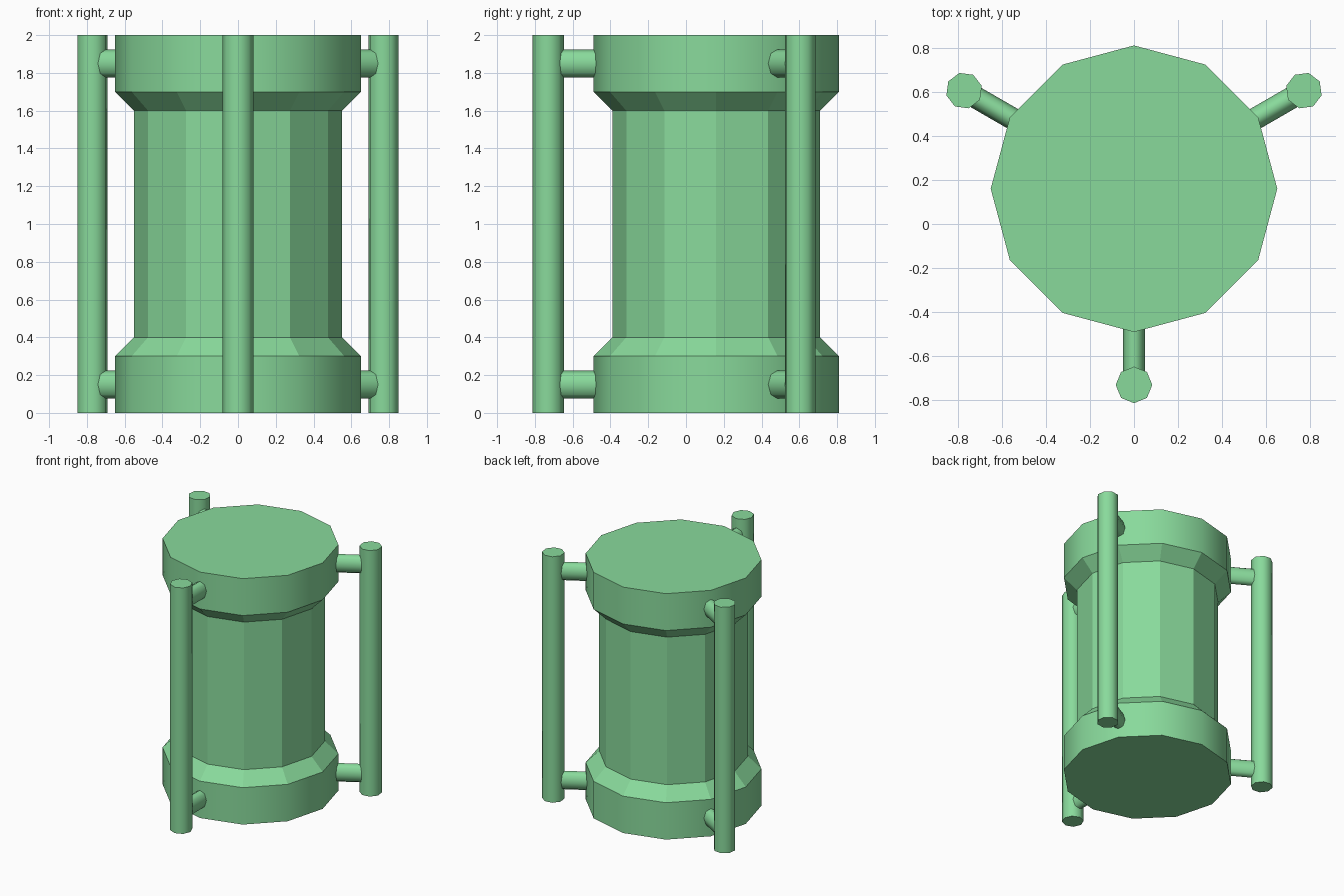
import bpy, bmesh
from math import radians, sin, cos, tau
from mathutils import Matrix

old = bpy.data.objects.get("Cube")
if old:
    bpy.data.objects.remove(old)

green = bpy.data.materials.new("soft green")
green.use_nodes = True
colour = (0.25, 0.70, 0.33, 1)
green.diffuse_color = colour
green.node_tree.nodes["Principled BSDF"].inputs["Base Color"].default_value = colour

CENTRE_Y = 0.16
CENTRE = Matrix.Translation((0, CENTRE_Y, 0))


def turned(name, rings, sides, matrix, smooth_bands=(0,)):
    """Closed solid from (radius, height) rings; chosen bands are shaded smooth."""
    bm = bmesh.new()
    loops = [[bm.verts.new((r * cos(tau * i / sides), r * sin(tau * i / sides), z))
              for i in range(sides)] for r, z in rings]
    bm.faces.new(loops[0][::-1])
    bm.faces.new(loops[-1])
    for band, (low, high) in enumerate(zip(loops, loops[1:])):
        for i in range(sides):
            j = (i + 1) % sides
            face = bm.faces.new((low[i], low[j], high[j], high[i]))
            face.smooth = band in smooth_bands
    for edge in bm.edges:
        edge.smooth = all(f.smooth for f in edge.link_faces)
    bm.transform(matrix)
    bmesh.ops.recalc_face_normals(bm, faces=bm.faces)
    mesh = bpy.data.meshes.new(name)
    bm.to_mesh(mesh)
    bm.free()
    mesh.materials.append(green)
    obj = bpy.data.objects.new(name, mesh)
    bpy.context.collection.objects.link(obj)
    return obj


# Central drum: faceted column between two bevelled caps
cap = [(0.65, 0), (0.65, 0.3), (0.55, 0.4)]
turned("column", [(0.55, 0.38), (0.55, 1.62)], 12, CENTRE, ())
turned("bottom_cap", cap, 12, CENTRE)
flip = Matrix.Translation((0, 0, 2)) @ Matrix.Rotation(radians(180), 4, "X")
turned("top_cap", cap, 12, CENTRE @ flip)

# Three upright rods, each held by a lower and an upper oval strut
for side, angle in (("front", 0), ("back_left", 120), ("back_right", 240)):
    spin = CENTRE @ Matrix.Rotation(radians(angle), 4, "Z")
    turned(side + "_rod", [(0.083, 0), (0.083, 2)], 8,
           spin @ Matrix.Translation((0, -0.89, 0)))
    for level, z in (("lower", 0.15), ("upper", 1.85)):
        lay = (Matrix.Translation((0, 0, z)) @ Matrix.Rotation(radians(90), 4, "X")
               @ Matrix.Diagonal((0.05, 0.075, 1, 1)))
        turned(f"{side}_{level}_strut", [(1, 0.55), (1, 0.87)], 8, spin @ lay)
